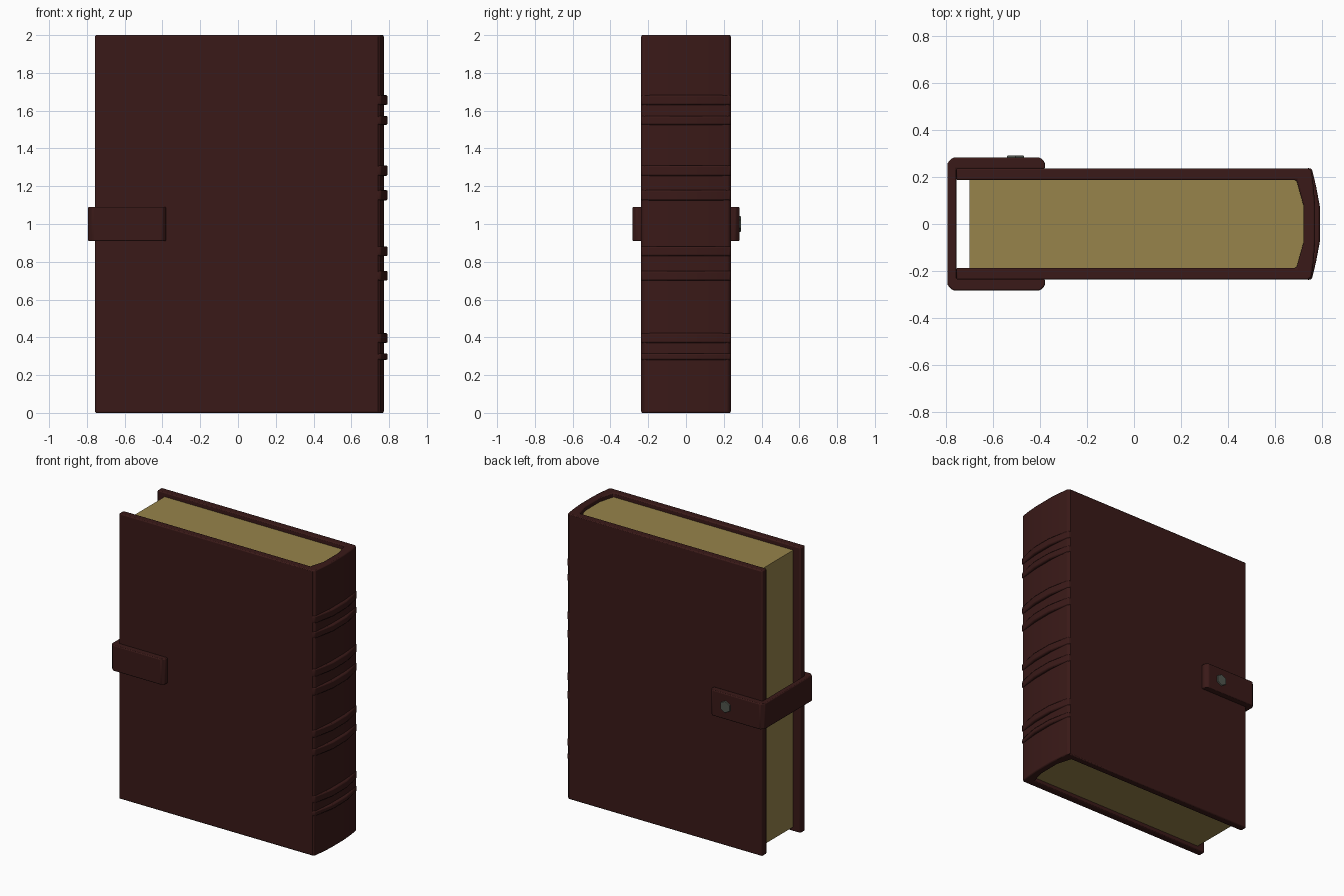
import bpy, bmesh, math

if "Cube" in bpy.data.objects:
    bpy.data.objects.remove(bpy.data.objects["Cube"])


def material(name, rgb):
    m = bpy.data.materials.new(name)
    m.diffuse_color = (*rgb, 1)
    m.use_nodes = True
    m.node_tree.nodes["Principled BSDF"].inputs["Base Color"].default_value = m.diffuse_color
    return m


LEATHER = material("leather", (0.042, 0.010, 0.009))
PAPER = material("paper", (0.31, 0.23, 0.07))
METAL = material("metal", (0.08, 0.09, 0.075))


def prism(name, outline, z0, z1, mat, bevel=0.0):
    """Extrude an xy outline from z0 to z1, with optional rounded edges."""
    bm = bmesh.new()
    face = bm.faces.new([bm.verts.new((x, y, z0)) for x, y in outline])
    top = bmesh.ops.extrude_face_region(bm, geom=[face])["geom"]
    for v in top:
        if isinstance(v, bmesh.types.BMVert):
            v.co.z = z1
    bmesh.ops.recalc_face_normals(bm, faces=bm.faces)
    me = bpy.data.meshes.new(name)
    bm.to_mesh(me)
    bm.free()
    ob = bpy.data.objects.new(name, me)
    bpy.context.collection.objects.link(ob)
    me.materials.append(mat)
    if bevel:
        mod = ob.modifiers.new("soft_edges", "BEVEL")
        mod.width, mod.segments, mod.limit_method = bevel, 2, "ANGLE"
        mod.angle_limit = math.radians(40)
    bpy.ops.object.select_all(action="DESELECT")
    ob.select_set(True)
    bpy.context.view_layer.objects.active = ob
    bpy.ops.object.shade_smooth_by_angle(angle=math.radians(35))
    return ob


def mirrored(half):
    """Complete a half outline given on the -y side."""
    return half + [(x, -y) for x, y in reversed(half)]


# Cover: two boards joined by a rounded spine, open at the fore edge
outer = mirrored([(-0.757, -0.237), (0.742, -0.237), (0.757, -0.226),
                  (0.765, -0.16), (0.772, -0.075)])
inner = mirrored([(-0.757, -0.187), (0.692, -0.187), (0.722, -0.08)])
prism("cover", outer + inner[::-1], 0, 2, LEATHER, 0.007)

# Page block
pages = mirrored([(-0.70, -0.19), (0.696, -0.19), (0.726, -0.08)])
prism("pages", pages, 0.03, 1.97, PAPER)

# Raised spine bands in four pairs
band = mirrored([(0.735, -0.239), (0.758, -0.236), (0.776, -0.16), (0.792, -0.075)])
for i, (z0, z1) in enumerate([(1.63, 1.682), (1.525, 1.572), (1.255, 1.31), (1.125, 1.18),
                              (0.83, 0.882), (0.70, 0.752), (0.37, 0.422), (0.28, 0.315)]):
    prism(f"spine_band_{i + 1}", band, z0, z1, LEATHER, 0.008)

# Strap wrapping the fore edge
strap_out = mirrored([(-0.38, -0.263), (-0.40, -0.283), (-0.772, -0.283), (-0.795, -0.26)])
strap_in = mirrored([(-0.38, -0.234), (-0.757, -0.234)])
prism("strap", strap_out + strap_in[::-1], 0.91, 1.09, LEATHER, 0.006)

# Hexagonal stud on the back of the strap
bpy.ops.mesh.primitive_cone_add(vertices=6, radius1=0.047, radius2=0.040, depth=0.02,
                                location=(-0.505, 0.281, 1.0),
                                rotation=(-math.pi / 2, 0, 0))
stud = bpy.context.object
stud.name = "strap_stud"
stud.data.materials.append(METAL)
